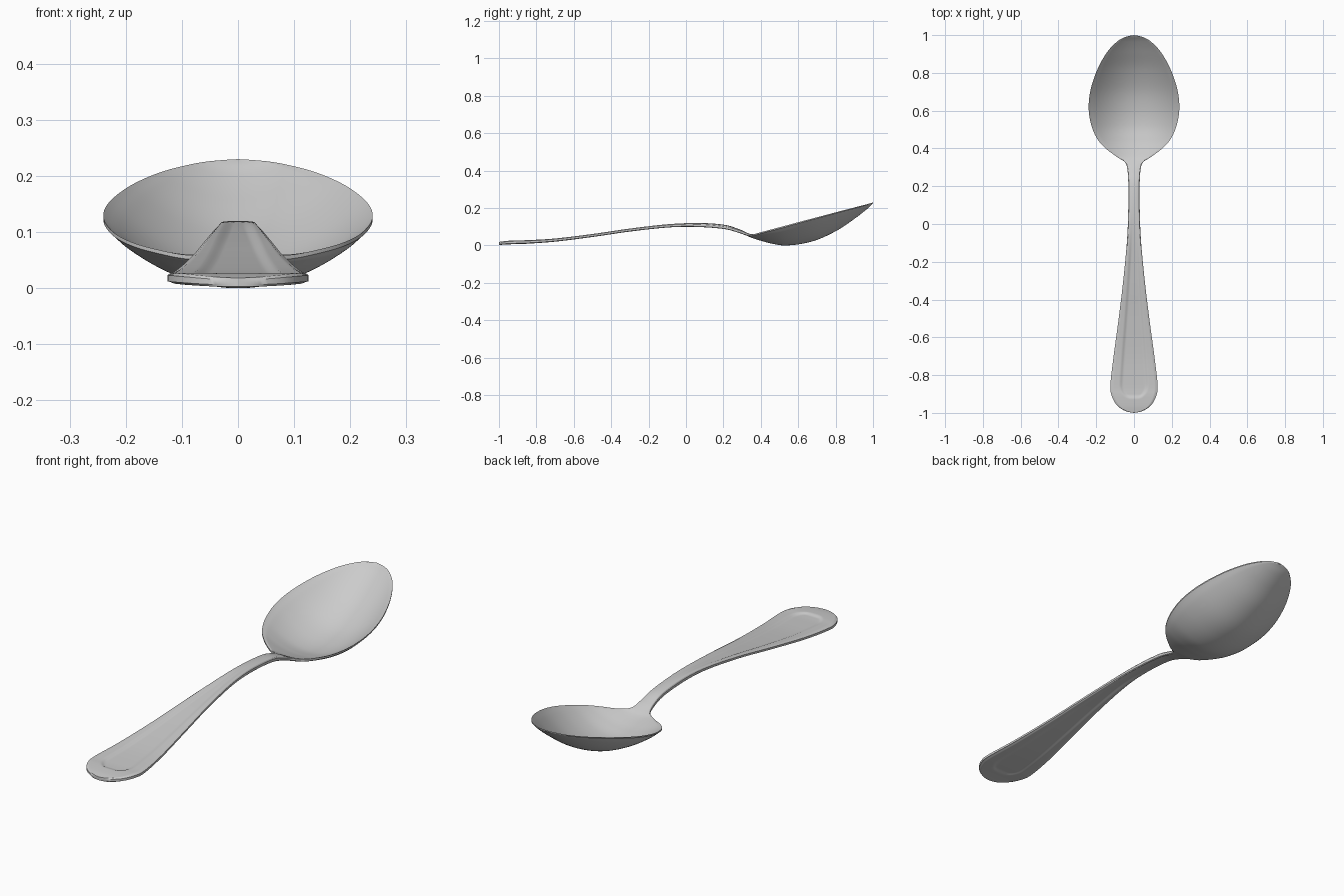
import bpy, bmesh, math

if "Cube" in bpy.data.objects:
    bpy.data.objects.remove(bpy.data.objects["Cube"])

# stations along the spoon: y, half width, top rim z, dish depth, thickness
ST = [
    (-1.0, 0.0, .018, 0, .015), (-.99, .046, .020, 0, .017), (-.96, .09, .024, 0, .019),
    (-.91, .118, .027, 0, .020), (-.85, .125, .028, 0, .019), (-.7, .108, .037, 0, .017),
    (-.5, .081, .061, 0, .016), (-.3, .057, .090, 0, .016), (-.1, .038, .112, -.002, .017),
    (.05, .031, .117, -.004, .019), (.2, .030, .106, -.005, .019), (.28, .034, .085, -.003, .018),
    (.325, .047, .068, 0, .016), (.355, .09, .062, .010, .013), (.40, .15, .073, .036, .012),
    (.45, .194, .0865, .063, .012), (.52, .225, .105, .093, .012), (.61, .240, .129, .111, .011),
    (.71, .230, .155, .112, .010), (.82, .193, .184, .088, .009), (.91, .142, .207, .050, .008),
    (.965, .09, .221, .022, .007), (.99, .046, .228, .006, .006), (1.0, 0.0, .230, 0, .005)]
SUB, COLS = 8, 48


def spline(pts, sub):
    """Catmull-Rom through the stations."""
    out = []
    for i in range(len(pts) - 1):
        a, b, c, d = (pts[max(0, min(len(pts) - 1, i + k))] for k in (-1, 0, 1, 2))
        for s in range(sub):
            t = s / sub
            out.append([.5 * (2*q + (r-p)*t + (2*p-5*q+4*r-e)*t*t + (3*q-p-3*r+e)*t**3)
                        for p, q, r, e in zip(a, b, c, d)])
    return out + [list(pts[-1])]


def smooth(a, b, v):
    t = max(0, min(1, (v - a) / (b - a)))
    return t * t * (3 - 2 * t)


def panel(u, y, w):
    """Depth of the pressed panel on the handle (rounded at its wide end)."""
    half = .56 * w if y > -.85 else .07 * math.sqrt(max(0, 1 - ((y + .85) / .075) ** 2))
    fade = 1 - smooth(-.2, .15, y)
    return .006 * fade * (1 - smooth(half - .012, half + .008, abs(u) * w)) * smooth(-.925, -.905, y)


# spoon body: closed cross-sections lofted from handle tip to bowl tip
bm = bmesh.new()
rings = []
for y, w, z, d, th in spline(ST, SUB):
    w = max(w, 0)
    top, bot = [], []
    for j in range(COLS + 1):
        u = -math.cos(math.pi * j / COLS) * .35 + (2 * j / COLS - 1) * .65
        mid = z - d * (1 - u * u)
        p = panel(u, y, w)
        edge = .22 * th * smooth(.88, 1, abs(u))
        top.append(bm.verts.new((u * w, y, mid - p - edge)))
        bot.append(bm.verts.new((u * w, y, mid - th + p * .6 + edge)))
    rings.append(top + bot[::-1])
for a, b in zip(rings, rings[1:]):
    n = len(a)
    for k in range(n):
        bm.faces.new((a[k], a[(k + 1) % n], b[(k + 1) % n], b[k]))
bmesh.ops.remove_doubles(bm, verts=bm.verts, dist=.00005)
bmesh.ops.recalc_face_normals(bm, faces=bm.faces)
low = min(v.co.z for v in bm.verts)
for v in bm.verts:
    v.co.z -= low
me = bpy.data.meshes.new("spoon")
bm.to_mesh(me)
bm.free()
spoon = bpy.data.objects.new("spoon", me)
bpy.context.collection.objects.link(spoon)

# plain steel colour
steel = bpy.data.materials.new("steel grey")
steel.diffuse_color = (.6, .6, .6, 1)
steel.use_nodes = True
steel.node_tree.nodes["Principled BSDF"].inputs["Base Color"].default_value = steel.diffuse_color
me.materials.append(steel)
bpy.context.view_layer.objects.active = spoon
spoon.select_set(True)
bpy.ops.object.shade_smooth_by_angle(angle=math.radians(40))
